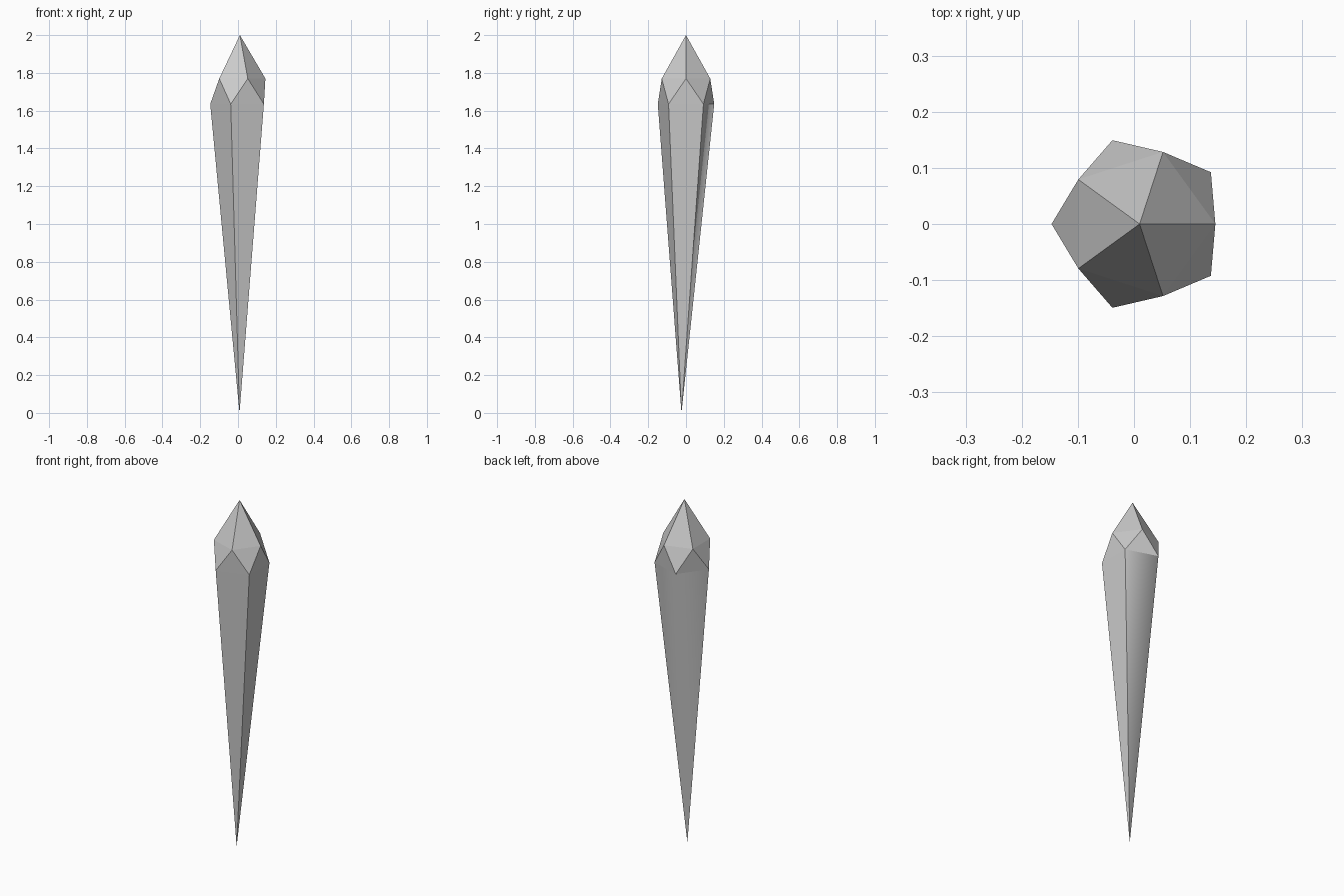
import bpy, bmesh
from math import sin, cos, radians

if "Cube" in bpy.data.objects:
    bpy.data.objects.remove(bpy.data.objects["Cube"])

CX = 0.01  # axis of the five-sided crystal
bm = bmesh.new()


def ring(radius, z, start):
    return [bm.verts.new((CX + radius * cos(radians(start + 72 * i)),
                          radius * sin(radians(start + 72 * i)), z))
            for i in range(5)]


# Two staggered rings between the crown point and the long lower tip
upper = ring(0.135, 1.77, 0)
lower = ring(0.157, 1.635, 36)
apex = bm.verts.new((CX, 0, 2))
tip = bm.verts.new((0.008, -0.024, 0))

back = []
for i in range(5):
    j = (i + 1) % 5
    # crown kite
    bm.faces.new((apex, upper[i], upper[j]))
    bm.faces.new((upper[i], lower[i], upper[j]))
    # long lower kite
    bm.faces.new((upper[j], lower[i], lower[j]))
    long_face = bm.faces.new((lower[i], tip, lower[j]))
    if i in (0, 1):
        back.append(long_face)

# Facets are flat; only the back ridge between two long faces is soft
for e in bm.edges:
    e.smooth = all(f in back for f in e.link_faces)
for f in back:
    f.smooth = True
bmesh.ops.recalc_face_normals(bm, faces=bm.faces[:])

mesh = bpy.data.meshes.new("crystal_spike")
bm.to_mesh(mesh)
bm.free()
bpy.context.collection.objects.link(bpy.data.objects.new("crystal_spike", mesh))
